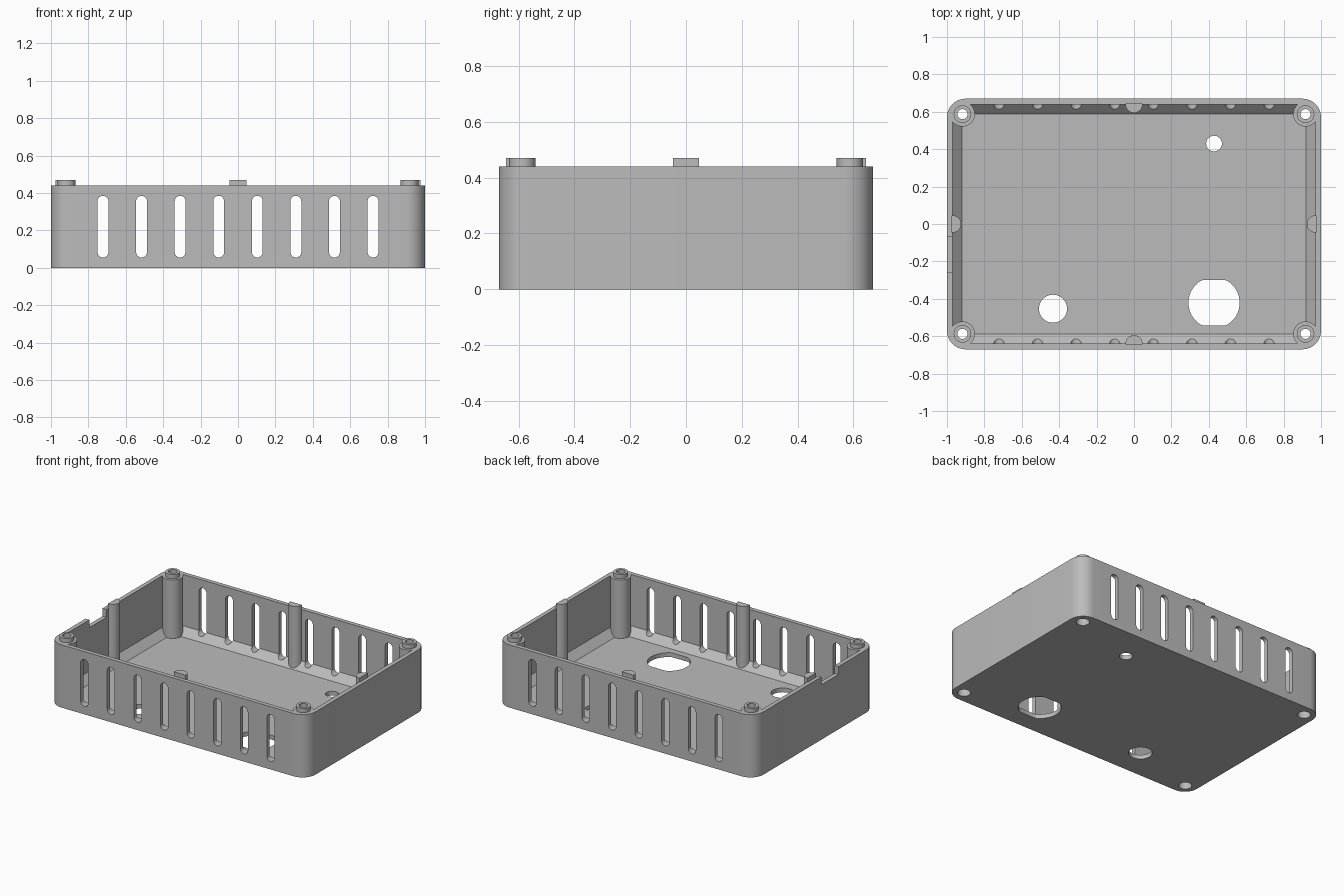
import bpy, bmesh
from math import pi, cos, sin, radians
from mathutils import Matrix

if "Cube" in bpy.data.objects:
    bpy.data.objects.remove(bpy.data.objects["Cube"])

grey = bpy.data.materials.new("plain grey plastic")
grey.use_nodes = True
colour = (0.5, 0.5, 0.5, 1)
grey.diffuse_color = colour
grey.node_tree.nodes["Principled BSDF"].inputs["Base Color"].default_value = colour

WALL_TOP, LIP_TOP, FLOOR = 0.44, 0.47, 0.03


def arc(cx, cy, r, start, end, n):
    return [(cx + r * cos(start + (end - start) * i / n),
             cy + r * sin(start + (end - start) * i / n)) for i in range(n + 1)]


def circle(x, y, r, n=40):
    return arc(x, y, r, 0, 2 * pi, n)[:-1]


def rounded_rect(hx, hy, r):
    corners = ((1, 1), (-1, 1), (-1, -1), (1, -1))
    return [p for k, (sx, sy) in enumerate(corners)
            for p in arc(sx * (hx - r), sy * (hy - r), r, k * pi / 2, (k + 1) * pi / 2, 12)]


def loft(bm, layers, matrix=Matrix()):
    """Closed solid through outlines of equal length, each given with its height."""
    rings = [[bm.verts.new(matrix @ Matrix.Translation((x, y, z)).translation)
              for x, y in outline] for outline, z in layers]
    n = len(rings[0])
    bm.faces.new(rings[0][::-1])
    bm.faces.new(rings[-1])
    for low, high in zip(rings, rings[1:]):
        for i in range(n):
            j = (i + 1) % n
            bm.faces.new((low[i], low[j], high[j], high[i]))


def make_object(name, bm):
    bmesh.ops.recalc_face_normals(bm, faces=bm.faces)
    mesh = bpy.data.meshes.new(name)
    bm.to_mesh(mesh)
    bm.free()
    mesh.materials.append(grey)
    obj = bpy.data.objects.new(name, mesh)
    bpy.context.collection.objects.link(obj)
    return obj


def combine(target, tool, operation):
    """Apply a boolean, then discard the tool."""
    tool.hide_render = True
    mod = target.modifiers.new(tool.name, 'BOOLEAN')
    mod.operation, mod.solver, mod.object = operation, 'EXACT', tool
    graph = bpy.context.evaluated_depsgraph_get()
    graph.update()
    result = bpy.data.meshes.new_from_object(target.evaluated_get(graph))
    target.modifiers.clear()
    target.data = result
    bpy.data.objects.remove(tool)


corners = [(sx * 0.917, sy * 0.587) for sx in (-1, 1) for sy in (-1, 1)]

# Outer case body
bm = bmesh.new()
outline = rounded_rect(1, 0.67, 0.1)
loft(bm, [(outline, 0), (outline, WALL_TOP)])
case = make_object("case_shell", bm)

# Cavity with a sloped edge around the floor
bm = bmesh.new()
opening = rounded_rect(0.97, 0.64, 0.07)
loft(bm, [(rounded_rect(0.92, 0.588, 0.03), FLOOR), (opening, FLOOR + 0.05), (opening, 1)])
combine(case, make_object("cavity", bm), 'DIFFERENCE')

# Corner screw posts with raised collars
bm = bmesh.new()
for x, y in corners:
    post, collar = circle(x, y, 0.066), circle(x, y, 0.047)
    loft(bm, [(post, 0.015), (post, WALL_TOP), (collar, WALL_TOP), (collar, LIP_TOP)])
combine(case, make_object("corner_posts", bm), 'UNION')

# Half-round locating posts in the middle of each wall
bm = bmesh.new()
half = arc(0, 0, 0.046, 0, pi, 20) + [(-0.046, -0.005), (0.046, -0.005)]
for k, distance in enumerate((0.64, 0.97, 0.64, 0.97)):
    place = Matrix.Rotation(k * pi / 2, 4, 'Z') @ Matrix.Translation((0, -distance, 0))
    loft(bm, [(half, 0.015), (half, LIP_TOP)], place)
combine(case, make_object("locating_posts", bm), 'UNION')

# Screw bores, wider from below
bm = bmesh.new()
for x, y in corners:
    head, shank = circle(x, y, 0.042), circle(x, y, 0.027)
    loft(bm, [(head, -0.1), (head, 0.12), (shank, 0.12), (shank, 1)])
combine(case, make_object("screw_bores", bm), 'DIFFERENCE')

# Vent slots through the front and back walls
bm = bmesh.new()
upright = Matrix.Rotation(pi / 2, 4, 'X')
for i in range(8):
    x, r = (i - 3.5) * 0.2063, 0.029
    slot = arc(x, 0.385 - r, r, 0, pi, 12) + arc(x, 0.055 + r, r, pi, 2 * pi, 12)
    loft(bm, [(slot, -1), (slot, 1)], upright)
combine(case, make_object("vent_slots", bm), 'DIFFERENCE')

# Floor holes: two round, one with flats
bm = bmesh.new()
flatted = [(x, max(-0.543, min(-0.299, y))) for x, y in circle(0.428, -0.421, 0.137, 60)]
flatted = [p for i, p in enumerate(flatted)
           if not (p[1] in (-0.543, -0.299) and flatted[i - 1][1] == p[1]
                   and flatted[(i + 1) % 60][1] == p[1])]
for hole in (circle(0.428, 0.43, 0.042), circle(-0.433, -0.453, 0.075), flatted):
    loft(bm, [(hole, -0.1), (hole, 0.2)])
combine(case, make_object("floor_holes", bm), 'DIFFERENCE')

# Cable notch in the rim of the right-hand wall
bm = bmesh.new()
notch = [(-1.1, -0.26), (-0.95, -0.26), (-0.95, -0.07), (-1.1, -0.07)]
loft(bm, [(notch, WALL_TOP - 0.055), (notch, 1)])
combine(case, make_object("cable_notch", bm), 'DIFFERENCE')

# Smooth curves, crisp edges
bpy.ops.object.select_all(action='DESELECT')
case.select_set(True)
bpy.context.view_layer.objects.active = case
bpy.ops.object.shade_smooth_by_angle(angle=radians(30))
